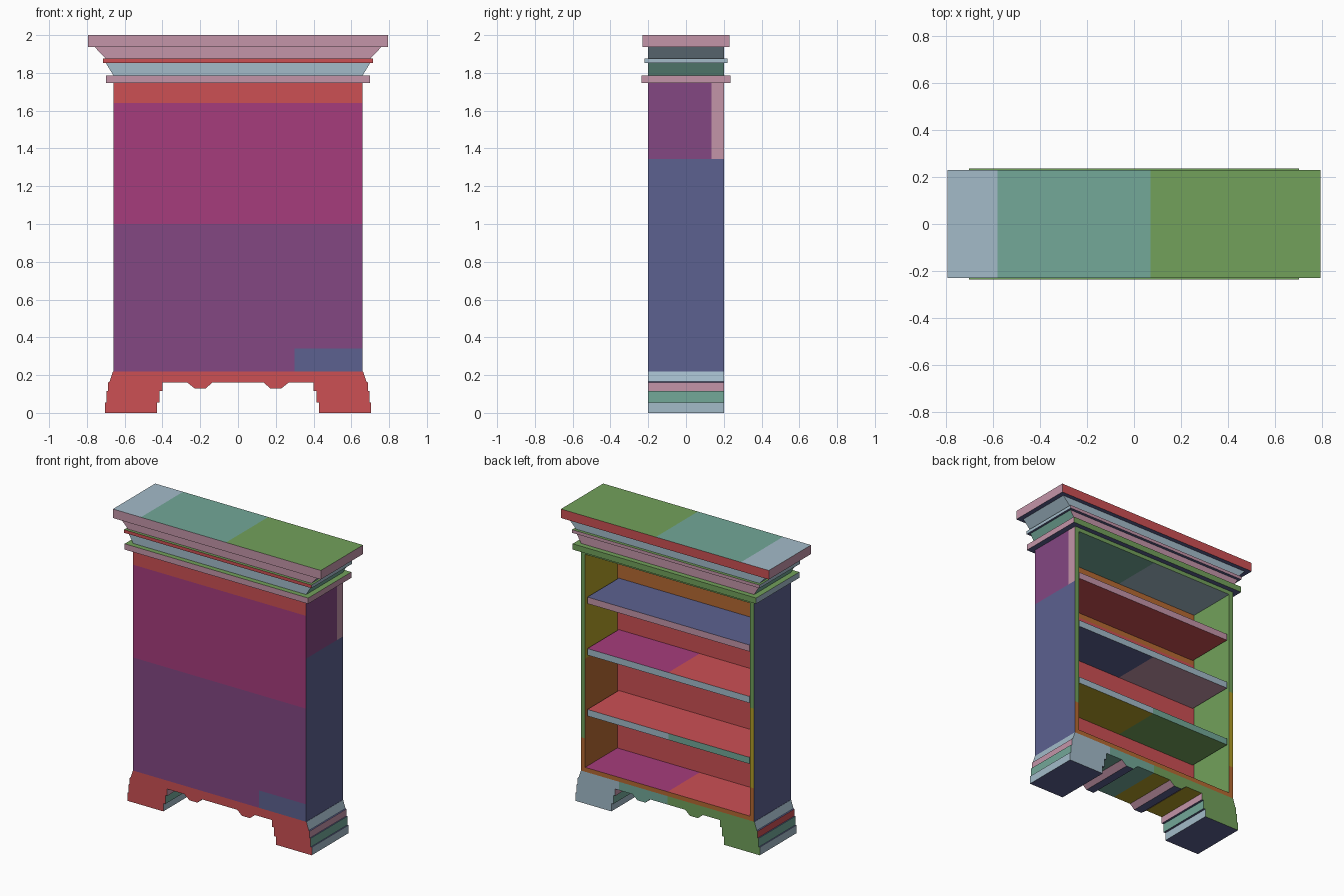
import bpy, bmesh
from mathutils import Vector

if "Cube" in bpy.data.objects:
    bpy.data.objects.remove(bpy.data.objects["Cube"])

# ---- ten flat colours -------------------------------------------------------
def lin(c):
    c /= 255
    return c / 12.92 if c < 0.04 else ((c + 0.055) / 1.055) ** 2.4

PALETTE = {
    "red": (204, 80, 84), "magenta": (166, 60, 124), "purple": (131, 71, 130),
    "slate": (92, 97, 144), "pale_blue": (163, 187, 201), "pink": (196, 149, 169),
    "teal": (115, 168, 152), "green": (114, 161, 91), "mustard": (178, 158, 40),
    "orange": (182, 106, 50),
}
NAMES = list(PALETTE)
MATS = []
for key, rgb in PALETTE.items():
    m = bpy.data.materials.new(key)
    m.diffuse_color = (*[lin(v) for v in rgb], 1)
    m.use_nodes = True
    m.node_tree.nodes["Principled BSDF"].inputs["Base Color"].default_value = m.diffuse_color
    MATS.append(m)


# ---- helpers ----------------------------------------------------------------
def prism(profile, y0, y1):
    """Extrude an x-z outline from y0 to y1."""
    bm = bmesh.new()
    face = bm.faces.new([bm.verts.new((x, y0, z)) for x, z in profile])
    ext = bmesh.ops.extrude_face_region(bm, geom=[face])
    verts = [g for g in ext["geom"] if isinstance(g, bmesh.types.BMVert)]
    bmesh.ops.translate(bm, verts=verts, vec=(0, y1 - y0, 0))
    bmesh.ops.recalc_face_normals(bm, faces=bm.faces[:])
    return bm


def rect(hw, z0, z1):
    return [(-hw, z0), (hw, z0), (hw, z1), (-hw, z1)]


def facing(n):
    if abs(n.x) > 0.55:
        return "right" if n.x > 0 else "left"
    if abs(n.y) > 0.55:
        return "back" if n.y > 0 else "front"
    return "top" if n.z > 0 else "under"


def finish(name, bm, rule, x=(), y=(), z=()):
    """Cut faces along colour borders, colour them by rule, make the object."""
    for axis, values in enumerate((x, y, z)):
        for v in values:
            n = Vector((0, 0, 0))
            n[axis] = 1
            geom = bm.verts[:] + bm.edges[:] + bm.faces[:]
            bmesh.ops.bisect_plane(bm, geom=geom, plane_co=n * v, plane_no=n, dist=1e-5)
    bm.normal_update()
    for f in bm.faces:
        f.material_index = NAMES.index(rule(f.calc_center_median(), facing(f.normal)))
    me = bpy.data.meshes.new(name)
    bm.to_mesh(me)
    bm.free()
    for m in MATS:
        me.materials.append(m)
    ob = bpy.data.objects.new(name, me)
    bpy.context.collection.objects.link(ob)


def by_side(**sides):
    return lambda c, s: sides.get(s, sides["rest"])


# ---- base with stepped feet and bumps on the apron --------------------------
half = [(0.135, 0.162), (0.17, 0.13), (0.23, 0.13), (0.27, 0.162), (0.40, 0.162),
        (0.40, 0.115), (0.415, 0.115), (0.415, 0.055), (0.43, 0.055), (0.43, 0),
        (0.703, 0), (0.703, 0.055), (0.695, 0.055), (0.695, 0.115), (0.687, 0.115),
        (0.687, 0.162), (0.68, 0.165), (0.662, 0.22)]
base = half + [(-x, z) for x, z in reversed(half)]


def base_rule(c, s):
    if s == "front":
        return "red"
    if s == "back":
        return "pale_blue" if c.x > 0.37 else "teal" if c.x > 0 else "green"
    if s in ("left", "right"):
        if 0.1 < abs(c.x) < 0.3:
            return "pink"
        if s == "left" and c.x < 0 and 0.115 < c.z < 0.165:
            return "red"
        return ("pale_blue" if c.z < 0.055 else "teal" if c.z < 0.115
                else "pink" if c.z < 0.165 else "pale_blue")
    if s == "under" and c.z > 0.15:
        return "teal" if c.x > 0 else "mustard"
    return "slate"


finish("base", prism(base, -0.2, 0.2), base_rule, x=(0.37, 0))

# ---- case: box hollowed from the open side ----------------------------------
bm = prism(rect(0.66, 0.22, 1.75), -0.2, 0.2)
opening = max(bm.faces, key=lambda f: f.calc_center_median().y)
bmesh.ops.inset_region(bm, faces=[opening], thickness=0.043)
deep = bmesh.ops.extrude_discrete_faces(bm, faces=[opening])["faces"][0]
bmesh.ops.translate(bm, verts=deep.verts[:], vec=(0, -0.35, 0))


def case_rule(c, s):
    if s == "front":
        if c.x > 0.3 and c.z < 0.34:
            return "slate"
        return "red" if c.z > 1.64 else "magenta" if c.z > 1.0 else "purple"
    if s == "right" and c.x > 0.65:
        return "slate" if c.z < 1.345 else "pink" if c.y > 0.135 else "purple"
    if s == "left" and c.x < -0.65:
        return "slate"
    if s == "right":                       # inner wall
        return "green"
    if s == "left":                        # inner wall
        return "mustard" if c.z > 1.0 else "orange"
    if s == "back" and c.y < 0:            # inner panel
        return "orange" if c.z > 1.345 else "red"
    if s == "back":                        # frame edges
        if c.z < 0.45:
            return "orange"
        return "mustard" if c.x < -0.6 and c.z < 1.0 else "green"
    if s == "top":
        return "magenta" if c.x > 0 else "red"
    return "teal" if c.x > 0 else "pale_blue"


finish("case", bm, case_rule, x=(0, 0.3), y=(0.135,), z=(0.34, 0.45, 1.0, 1.345, 1.64))

# ---- shelves: bottom height, (top +x/-x), (edge +x/-x), (under +x/-x) --------
SHELVES = [
    ("lower_shelf", 0.605, ("red", "red"), ("pale_blue", "teal"), ("mustard", "green")),
    ("middle_shelf", 1.025, ("magenta", "red"), ("pale_blue", "pale_blue"), ("slate", "pink")),
    ("upper_shelf", 1.38, ("slate", "slate"), ("pink", "pink"), ("red", "red")),
]
for name, z0, top, edge, under in SHELVES:
    def shelf_rule(c, s, top=top, edge=edge, under=under):
        pair = top if s == "top" else under if s == "under" else edge
        return pair[0] if c.x > 0 else pair[1]
    finish(name, prism(rect(0.618, z0, z0 + 0.045), -0.15, 0.192), shelf_rule, x=(0,))

# ---- crown mouldings, bottom to top -----------------------------------------
finish("lower_moulding", prism(rect(0.70, 1.747, 1.787), -0.235, 0.235),
       by_side(back="green", top="green", under="slate", left="pale_blue", rest="pink"))

finish("lower_flare",
       prism([(-0.66, 1.787), (0.66, 1.787), (0.70, 1.853), (-0.70, 1.853)], -0.2, 0.2),
       by_side(front="pale_blue", back="pink", rest="teal"))

finish("thin_band", prism(rect(0.715, 1.853, 1.875), -0.22, 0.22),
       by_side(front="red", back="pink", top="green", under="slate", rest="pale_blue"))

finish("upper_flare",
       prism([(-0.70, 1.875), (0.70, 1.875), (0.76, 1.938), (-0.76, 1.938)], -0.2, 0.2),
       by_side(front="pink", rest="pale_blue"))


def top_rule(c, s):
    if s == "top":
        return "pale_blue" if c.x < -0.58 else "teal" if c.x < 0.07 else "green"
    return {"back": "red", "under": "slate"}.get(s, "pink")


finish("top_slab", prism(rect(0.793, 1.938, 2.0), -0.23, 0.23), top_rule, x=(-0.58, 0.07))
